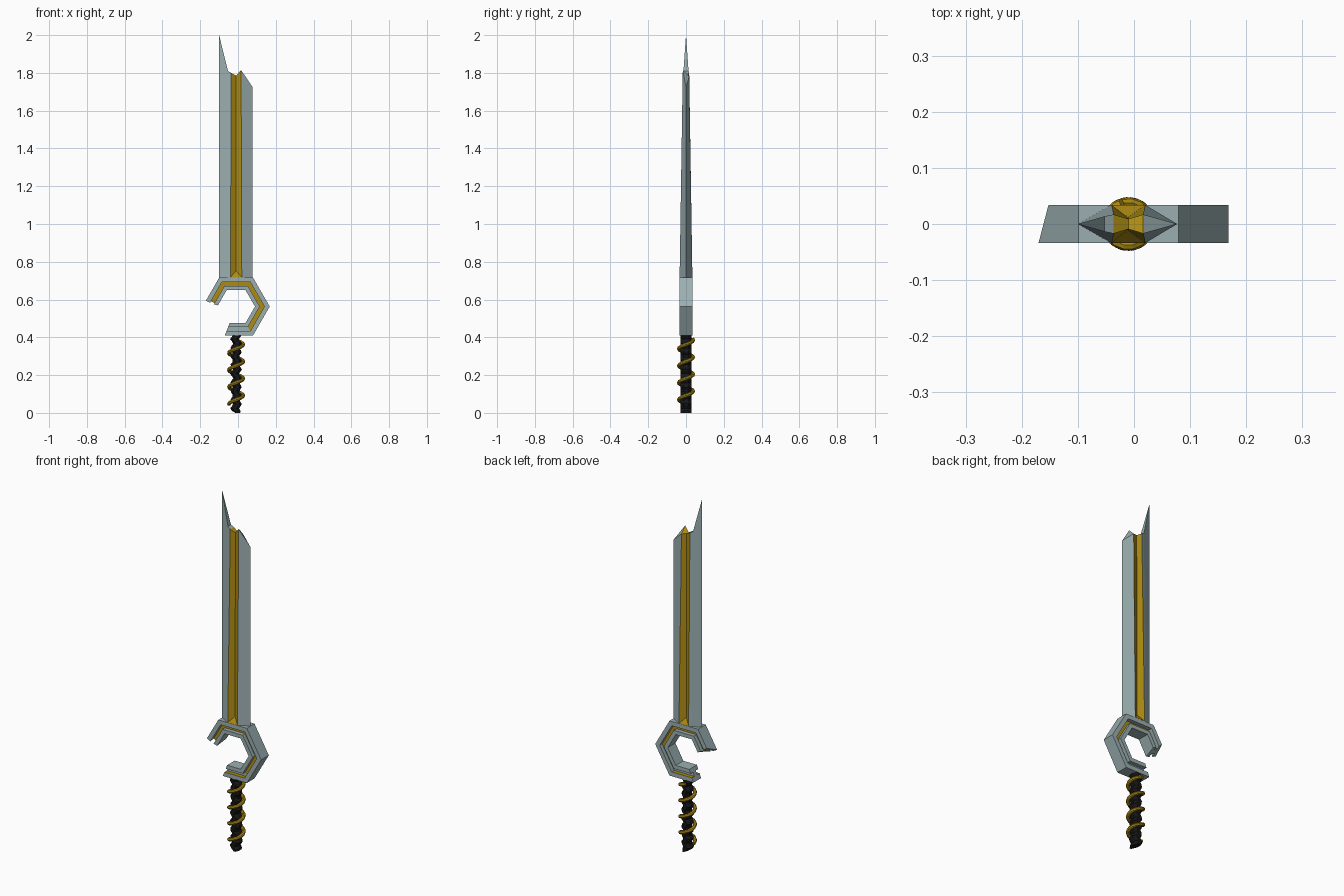
import bpy, bmesh, math
from mathutils import Vector

if "Cube" in bpy.data.objects:
    bpy.data.objects.remove(bpy.data.objects["Cube"])


def material(name, col):
    m = bpy.data.materials.new(name)
    m.diffuse_color = (*col, 1)
    m.use_nodes = True
    m.node_tree.nodes["Principled BSDF"].inputs["Base Color"].default_value = m.diffuse_color
    return m


STEEL = material("blue_grey_steel", (0.33, 0.43, 0.44))
GOLD = material("dark_gold", (0.42, 0.26, 0.006))
BLACK = material("black_grip", (0.008, 0.008, 0.008))
CX = -0.01  # axis of grip, ring and fuller


def finish(name, bm, mats):
    bmesh.ops.recalc_face_normals(bm, faces=bm.faces)
    me = bpy.data.meshes.new(name)
    bm.to_mesh(me)
    bm.free()
    for m in mats:
        me.materials.append(m)
    ob = bpy.data.objects.new(name, me)
    bpy.context.collection.objects.link(ob)
    return ob


def loft(bm, rings, rule=lambda seg, side: 0):
    """Bridge rings of points, cap both ends."""
    vs = [[bm.verts.new(p) for p in r] for r in rings]
    n = len(vs[0])
    for s in range(len(vs) - 1):
        for j in range(n):
            k = (j + 1) % n
            f = bm.faces.new((vs[s][j], vs[s][k], vs[s + 1][k], vs[s + 1][j]))
            f.material_index = rule(s, j)
    bm.faces.new(vs[0][::-1])
    bm.faces.new(vs[-1])


# Blade: diamond section with a gold V groove each side and a broken tip
# columns: x, half thickness at base, half thickness at top, z of the broken top
cols = [(-0.10, 0, 0, 2.0), (-0.053, 0.027, 0.0135, 1.81), (-0.04, 0.034, 0.017, 1.80),
        (CX, 0.012, 0.009, 1.785), (0.02, 0.034, 0.017, 1.815), (0.077, 0, 0, 1.725)]
bm = bmesh.new()
base, top = {}, {}
for i, (x, tb, tt, z) in enumerate(cols):
    for s in (-1, 1):
        if tb == 0 and s == 1:
            base[i, s], top[i, s] = base[i, -1], top[i, -1]
            continue
        zz = z - 0.035 if (i == 4 and s == 1) else z
        xt = CX + (x - CX) * (0.88 if i in (2, 4) else 1)
        base[i, s] = bm.verts.new((x, s * tb, 0.715))
        top[i, s] = bm.verts.new((xt, s * tt, zz))


def face(verts, mi):
    verts = list(dict.fromkeys(verts))
    bm.faces.new(verts).material_index = mi


for i in range(5):
    mi = 1 if i in (2, 3) else 0
    for s in (-1, 1):
        face((base[i, s], base[i + 1, s], top[i + 1, s], top[i, s]), mi)
    for d in (base, top):
        face((d[i, -1], d[i + 1, -1], d[i + 1, 1], d[i, 1]), mi)
finish("blade", bm, [STEEL, GOLD])

# Small sloped gold wedges at the foot of each groove
for s, nm in ((-1, "front"), (1, "back")):
    bm = bmesh.new()
    pts = [(-0.04, s * 0.034, 0.718), (0.02, s * 0.034, 0.718),
           (CX, s * 0.011, 0.718), (CX, s * 0.0118, 0.752)]
    v = [bm.verts.new(p) for p in pts]
    for t in ((0, 1, 2), (0, 1, 3), (1, 2, 3), (2, 0, 3)):
        bm.faces.new([v[k] for k in t])
    finish("groove_foot_" + nm, bm, [GOLD])

# Guard: broken hexagonal ring with a channel on front and back
half = [(0.178, -0.034), (0.150, -0.034), (0.150, -0.012),
        (0.125, -0.012), (0.125, -0.034), (0.100, -0.034)]
prof = half + [(r, -y) for r, y in reversed(half)]


def corner(r, y, deg):
    a = math.radians(deg)
    return Vector((CX + r * math.cos(a), y, 0.563 + r * math.sin(a)))


def left_end(r, y):
    # slanted break on the upper left arm
    t = 0.80 + (0.178 - r) / 0.078 * 0.13 - (y + 0.034) / 0.068 * 0.2
    return corner(r, y, 120).lerp(corner(r, y, 180), t)


rings = [[left_end(r, y) for r, y in prof]]
for deg in (120, 60, 0, -60):
    rings.append([corner(r, y, deg) for r, y in prof])
rings.append([corner(r, y, -60).lerp(corner(r, y, -120), 0.84) for r, y in prof])
bm = bmesh.new()
# channel floor is gold; on the lowest arm the upward wall is gold instead
loft(bm, rings, lambda s, j: int(j in ((1, 9) if s == 4 else (2, 8))))
finish("hexagonal_guard", bm, [STEEL, GOLD])

# Grip: black, zigzagging slightly from side to side
rings = []
N = 34
for i in range(N + 1):
    z = 0.415 * i / N
    ph = (z / 0.046) % 1
    off = 0.009 * (4 * abs(ph - 0.5) - 1)
    k = 0.55 if i == 0 else 1
    rings.append([(CX + off + 0.025 * k * math.cos(a), 0.032 * math.sin(a), z)
                  for a in [math.tau * (j + 0.5) / 8 for j in range(8)]])
bm = bmesh.new()
loft(bm, rings)
finish("grip", bm, [BLACK])

# Gold wire coiled around the grip
rings = []
steps = 60
turns = 3.8
R, w = 0.038, 0.010
for i in range(steps + 1):
    th = math.pi + math.tau * turns * i / steps
    z = 0.047 + 0.09 * turns * i / steps
    rad = Vector((math.cos(th), math.sin(th), 0))
    tan = Vector((-math.sin(th) * R, math.cos(th) * R, 0.09 / math.tau)).normalized()
    up = tan.cross(rad)
    c = Vector((CX, 0, z)) + rad * R
    rings.append([c + (rad * math.cos(b) + up * math.sin(b)) * w
                  for b in [math.tau * j / 8 for j in range(8)]])
bm = bmesh.new()
loft(bm, rings)
finish("coiled_wire", bm, [GOLD])
